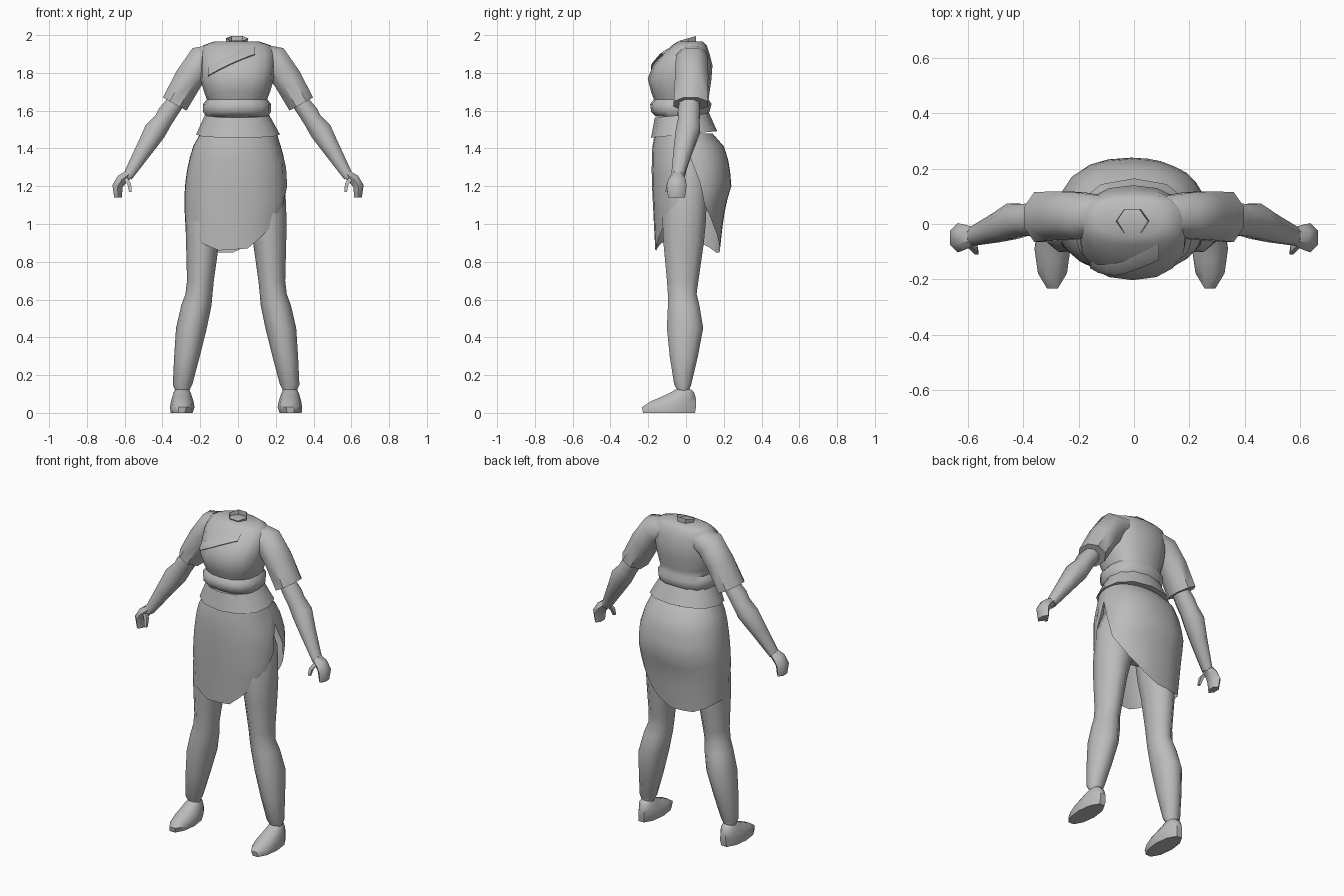
import bpy, bmesh, math
from mathutils import Vector

if "Cube" in bpy.data.objects:
    bpy.data.objects.remove(bpy.data.objects["Cube"])

GREY = bpy.data.materials.new("plain grey")
GREY.diffuse_color = (0.5, 0.5, 0.5, 1)
GREY.use_nodes = True
GREY.node_tree.nodes["Principled BSDF"].inputs["Base Color"].default_value = GREY.diffuse_color


def finish(name, bm, angle=50, closed=True):
    if closed:
        bmesh.ops.recalc_face_normals(bm, faces=bm.faces)
    me = bpy.data.meshes.new(name)
    bm.to_mesh(me)
    bm.free()
    me.materials.append(GREY)
    ob = bpy.data.objects.new(name, me)
    bpy.context.collection.objects.link(ob)
    bpy.ops.object.select_all(action='DESELECT')
    ob.select_set(True)
    bpy.context.view_layer.objects.active = ob
    bpy.ops.object.shade_smooth_by_angle(angle=math.radians(angle))
    return ob


def skin(name, rings, caps=(True, True), angle=50):
    """Join closed rings of points into one surface."""
    bm = bmesh.new()
    vr = [[bm.verts.new(p) for p in r] for r in rings]
    n = len(vr[0])
    for a, b in zip(vr, vr[1:]):
        for i in range(n):
            j = (i + 1) % n
            bm.faces.new((a[i], a[j], b[j], b[i]))
    if caps[0]:
        bm.faces.new(vr[0][::-1])
    if caps[1]:
        bm.faces.new(vr[-1])
    return finish(name, bm, angle)


def sheet(name, rows, angle=50):
    """Join open rows of points into one surface."""
    bm = bmesh.new()
    vr = [[bm.verts.new(p) for p in r] for r in rows]
    for a, b in zip(vr, vr[1:]):
        for i in range(len(a) - 1):
            bm.faces.new((a[i], a[i + 1], b[i + 1], b[i]))
    return finish(name, bm, angle, closed=False)


def spow(v, e):
    return math.copysign(abs(v) ** e, v)


def box_point(box, a, e=1.0):
    """Point at angle a on an oval that fills the box x0, x1, y0, y1."""
    x0, x1, y0, y1 = box
    return ((x0 + x1) / 2 + (x1 - x0) / 2 * spow(math.cos(a), e),
            (y0 + y1) / 2 + (y1 - y0) / 2 * spow(math.sin(a), e))


def level_rings(levels, n=12, e=1.0, slope=0.0, side=1, axis=0.0):
    """Rings from (z, x0, x1, y0, y1) levels, mirrored about axis if side is -1."""
    out = []
    for z, *box in levels:
        ring = []
        for i in range(n):
            x, y = box_point(box, 2 * math.pi * i / n, e)
            ring.append((axis + side * (x - axis), y, z + slope * y))
        out.append(ring)
    return out


def limb_rings(path, n=8, side=1):
    """Rings across a path of (x, y, z, half width, half depth)."""
    out = []
    for k, (x, y, z, w, d) in enumerate(path):
        p, q = path[max(k - 1, 0)], path[min(k + 1, len(path) - 1)]
        t = Vector((q[0] - p[0], q[2] - p[2])).normalized()
        ring = []
        for i in range(n):
            a = 2 * math.pi * (i + 0.5) / n
            u = w * math.cos(a) * 1.06
            ring.append((side * (x - t.y * u), y + d * math.sin(a) * 1.06, z + t.x * u))
        out.append(ring)
    return out


def interp(table, t):
    """Linear lookup in rows sorted by their first value."""
    if t <= table[0][0]:
        return table[0][1:]
    for a, b in zip(table, table[1:]):
        if t <= b[0]:
            f = (t - a[0]) / (b[0] - a[0])
            return tuple(p + (q - p) * f for p, q in zip(a[1:], b[1:]))
    return table[-1][1:]


# blouse with a gathered roll at the waist
TORSO = [(1.57, -.17, .16, -.16, .11), (1.595, -.185, .175, -.185, .125),
         (1.635, -.185, .175, -.19, .135), (1.66, -.165, .155, -.17, .12),
         (1.70, -.18, .17, -.185, .125), (1.77, -.2, .19, -.203, .135),
         (1.84, -.2, .195, -.175, .14), (1.90, -.2, .195, -.125, .125),
         (1.945, -.185, .175, -.075, .11), (1.965, -.13, .115, -.045, .09)]
E = 0.85
skin("blouse", level_rings(TORSO, 16, E))

# neck stub, open at the top
skin("neck", level_rings([(1.93, -.055, .04, -.03, .06), (1.98, -.065, .055, -.04, .06)],
                         6, slope=0.28), (True, False), 30)

# crossed lapel lying on the chest
rows = []
for drop, lift in ((0, .004), (.02, .014), (.045, .014), (.05, .0)):
    row = []
    for i in range(9):
        f = i / 8
        x = .09 - .25 * f
        z = 1.945 - .085 * f - .03 * f * f - drop
        x0, x1, y0, y1 = interp(TORSO, z)
        u = min(abs((x - (x0 + x1) / 2) / ((x1 - x0) / 2)), 1)
        y = (y0 + y1) / 2 - (y1 - y0) / 2 * (1 - u ** (2 / E)) ** (E / 2)
        row.append((x, y - lift, z))
    rows.append(row)
sheet("lapel", rows)

# flared sash below the blouse
skin("sash", level_rings([(1.58, -.175, .165, -.165, .12), (1.475, -.222, .222, -.185, .165)],
                         12, 0.9, slope=0.1), angle=40)

# hips under the skirt
skin("hips", level_rings([(1.47, -.18, .18, -.14, .12), (1.35, -.215, .2, -.14, .15),
                          (1.2, -.22, .2, -.12, .14), (1.08, -.1, .08, -.06, .08)], 12))

# wrapped skirt with a slit on one side and an uneven hem
SKIRT = [(.85, -.27, .22, -.162, .178), (1.0, -.28, .24, -.17, .195),
         (1.1, -.285, .262, -.175, .21), (1.2, -.283, .264, -.18, .24),
         (1.3, -.268, .258, -.182, .232), (1.4, -.245, .23, -.18, .21),
         (1.48, -.2, .205, -.165, .14)]
HEM = [(0, 1.36), (10, 1.22), (22, 1.1), (45, .99), (70, .9), (90, .85), (120, .85),
       (160, .9), (190, .915), (230, .9), (255, .86), (285, .87), (315, .98),
       (335, 1.06), (350, 1.2), (360, 1.36)]
angles = [0, 10, 22, 34, 45, 57, 70, 80, 90, 105, 120, 140, 160, 175, 190, 210,
          230, 243, 255, 270, 285, 300, 315, 325, 335, 350, 360]
rows = []
for k in range(10):
    row = []
    for a in angles:
        z = 1.48 + (interp(HEM, a)[0] - 1.48) * k / 9
        x, y = box_point(interp(SKIRT, z), math.radians(a), 0.88)
        row.append((x, y, z))
    rows.append(row[::-1])
sheet("skirt", rows)

# legs and shoes, mirrored about the body axis
LEG = [(1.33, .03, .2, -.1, .1), (1.2, .015, .25, -.125, .12), (1.0, .055, .258, -.13, .11),
       (.9, .08, .255, -.125, .1), (.7, .108, .25, -.105, .07), (.63, .115, .258, -.1, .06),
       (.57, .12, .28, -.1, .075), (.45, .145, .308, -.106, .096),
       (.3, .182, .318, -.09, .067), (.15, .222, .325, -.065, .03),
       (.125, .235, .315, -.05, .02), (.08, .24, .31, -.045, .02)]
SHOE = [(0, .22, .337, -.235, .055), (.03, .21, .34, -.24, .06), (.06, .215, .335, -.195, .06),
        (.085, .223, .328, -.135, .055), (.11, .232, .32, -.08, .045), (.125, .24, .31, -.055, .03)]
# sleeves, forearms, hands and thumbs
SLEEVE = [(.09, .03, 1.9, .06, .07), (.19, .03, 1.865, .085, .085),
          (.26, .03, 1.77, .078, .09), (.335, .025, 1.635, .073, .092)]
FOREARM = [(.31, .02, 1.67, .045, .05), (.375, .015, 1.585, .052, .06),
           (.395, .015, 1.55, .05, .058), (.44, .01, 1.49, .06, .065),
           (.5, -.015, 1.39, .046, .052), (.585, -.045, 1.25, .027, .034)]
HAND = [(.575, -.045, 1.265, .025, .03), (.615, -.048, 1.235, .032, .044),
        (.638, -.05, 1.2, .03, .05), (.635, -.05, 1.14, .022, .042)]
THUMB = [(.595, -.07, 1.24, .014, .018), (.575, -.09, 1.21, .013, .015),
         (.57, -.102, 1.17, .009, .01)]
for side, tag in ((1, "left"), (-1, "right")):
    skin(tag + "_leg", level_rings(LEG, 10, side=side, axis=-.01))
    skin(tag + "_shoe", level_rings(SHOE, 10, side=side, axis=-.01))
    skin(tag + "_sleeve", limb_rings(SLEEVE, 8, side))
    skin(tag + "_forearm", limb_rings(FOREARM, 8, side))
    skin(tag + "_hand", limb_rings(HAND, 6, side))
    skin(tag + "_thumb", limb_rings(THUMB, 4, side))
